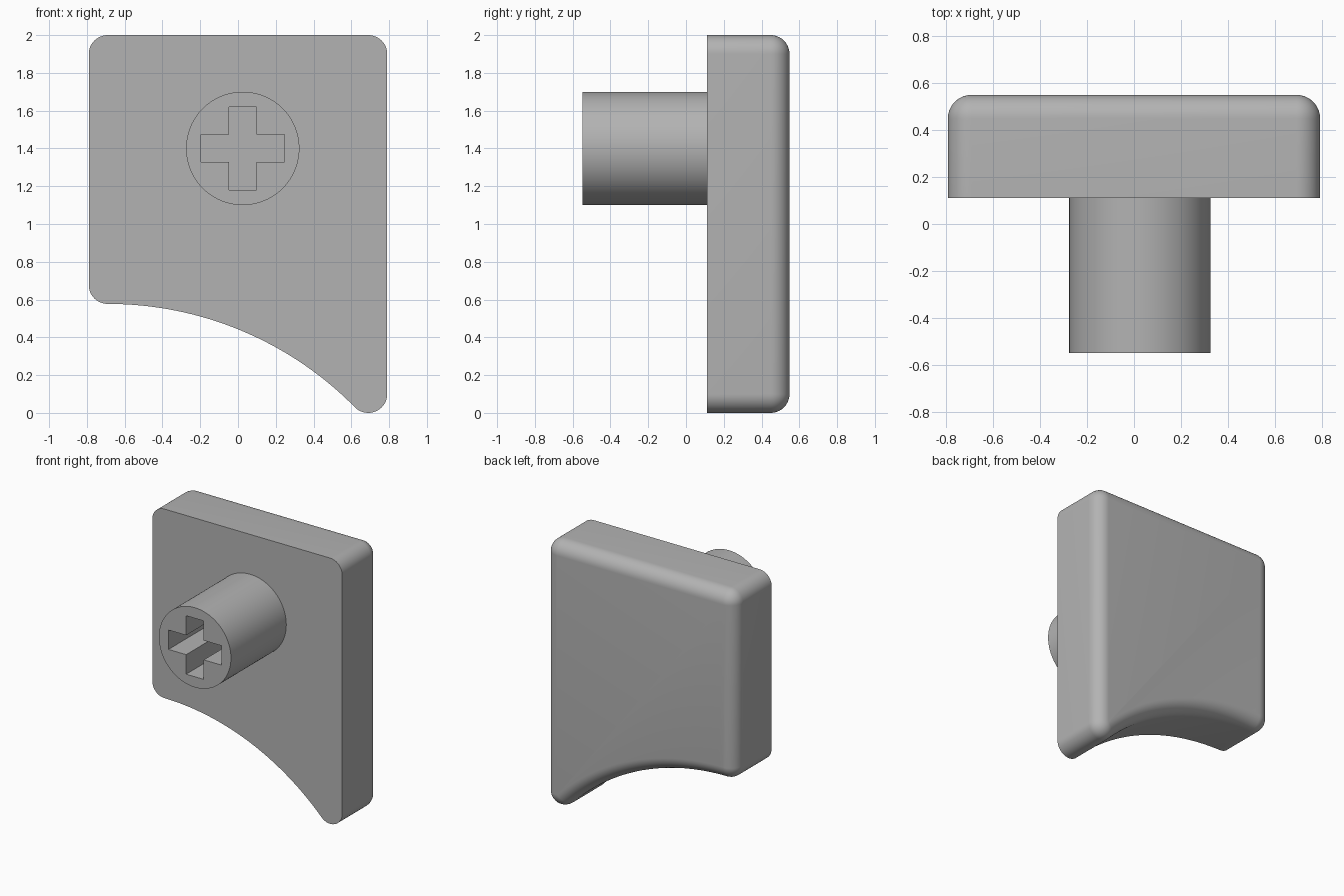
import bpy, bmesh
from math import sin, cos, pi, atan2, hypot, radians

old = bpy.data.objects.get("Cube")
if old:
    bpy.data.objects.remove(old)

FRONT, BACK, STEM_END = 0.11, 0.548, -0.548
R = 0.1                                   # corner and edge rounding
HALF, TOP, LOW, TIP = 0.69, 1.9, 0.677, 0.1   # centres of the rounded corners

grey = bpy.data.materials.new("mid grey")
grey.use_nodes = True
colour = (0.45, 0.45, 0.45, 1)
grey.diffuse_color = colour
grey.node_tree.nodes["Principled BSDF"].inputs["Base Color"].default_value = colour


def finish(bm, name):
    bmesh.ops.remove_doubles(bm, verts=bm.verts, dist=1e-5)
    bmesh.ops.recalc_face_normals(bm, faces=bm.faces)
    mesh = bpy.data.meshes.new(name)
    bm.to_mesh(mesh)
    bm.free()
    mesh.materials.append(grey)
    obj = bpy.data.objects.new(name, mesh)
    bpy.context.collection.objects.link(obj)
    bpy.ops.object.select_all(action='DESELECT')
    obj.select_set(True)
    bpy.context.view_layer.objects.active = obj
    bpy.ops.object.shade_smooth_by_angle(angle=radians(35))
    return obj


def bridge(bm, a, b):
    for i in range(len(a)):
        j = (i + 1) % len(a)
        bm.faces.new((a[i], a[j], b[j], b[i]))


# Plate outline: inner points, each with the direction it is offset in
arc_z = (LOW**2 - TIP**2 - (2 * HALF)**2) / (2 * (LOW - TIP))
arc_r = LOW - arc_z
tip_angle = atan2(TIP - arc_z, 2 * HALF)
outline = []


def corner(x, z, start, end, steps=12):
    for i in range(steps + 1):
        a = start + (end - start) * i / steps
        outline.append((x, z, cos(a), sin(a)))


corner(HALF, TIP, tip_angle - pi, 0, 18)
corner(HALF, TOP, 0, pi / 2)
corner(-HALF, TOP, pi / 2, pi)
corner(-HALF, LOW, pi, 1.5 * pi)
for i in range(1, 48):                    # hollow lower edge
    a = pi / 2 + (tip_angle - pi / 2) * i / 48
    outline.append((-HALF + arc_r * cos(a), arc_z + arc_r * sin(a), -cos(a), -sin(a)))

# Plate with a rounded back edge
bm = bmesh.new()
levels = [(R, FRONT)]
for i in range(11):
    a = pi / 2 * i / 10
    levels.append((R * cos(a), BACK - R + R * sin(a)))
rings = [[bm.verts.new((x + nx * r, y, z + nz * r)) for x, z, nx, nz in outline]
         for r, y in levels]
for a, b in zip(rings, rings[1:]):
    bridge(bm, a, b)
bm.faces.new(rings[0])
bmesh.ops.remove_doubles(bm, verts=bm.verts, dist=1e-5)
bmesh.ops.holes_fill(bm, edges=[e for e in bm.edges if e.is_boundary], sides=0)
finish(bm, "plate")

# Round stem with a cross-shaped socket
CX, CZ, RADIUS, LONG, SHORT = 0.025, 1.4, 0.3, 0.22, 0.073
circle = [(RADIUS * cos(2 * pi * i / 96), RADIUS * sin(2 * pi * i / 96)) for i in range(96)]
cross = []
for dx, dz in ((1, 0), (0, 1), (-1, 0), (0, -1)):
    for u, v in ((LONG, -SHORT), (LONG, SHORT), (SHORT, SHORT)):
        cross.append((u * dx - v * dz, u * dz + v * dx))

bm = bmesh.new()
ends = []
for pts in (circle, cross):
    near, far = [[bm.verts.new((CX + x, y, CZ + z)) for x, z in pts]
                 for y in (STEM_END, FRONT)]
    bridge(bm, near, far)
    ends.append(near)
    bm.faces.new(far)
rim = [bm.edges.get((ring[i - 1], ring[i])) for ring in ends for i in range(len(ring))]
bmesh.ops.triangle_fill(bm, use_beauty=True, edges=rim)
# the plate itself closes the far end of the stem
bmesh.ops.delete(bm, geom=[f for f in bm.faces if len(f.verts) > 4], context='FACES_ONLY')
finish(bm, "stem")
